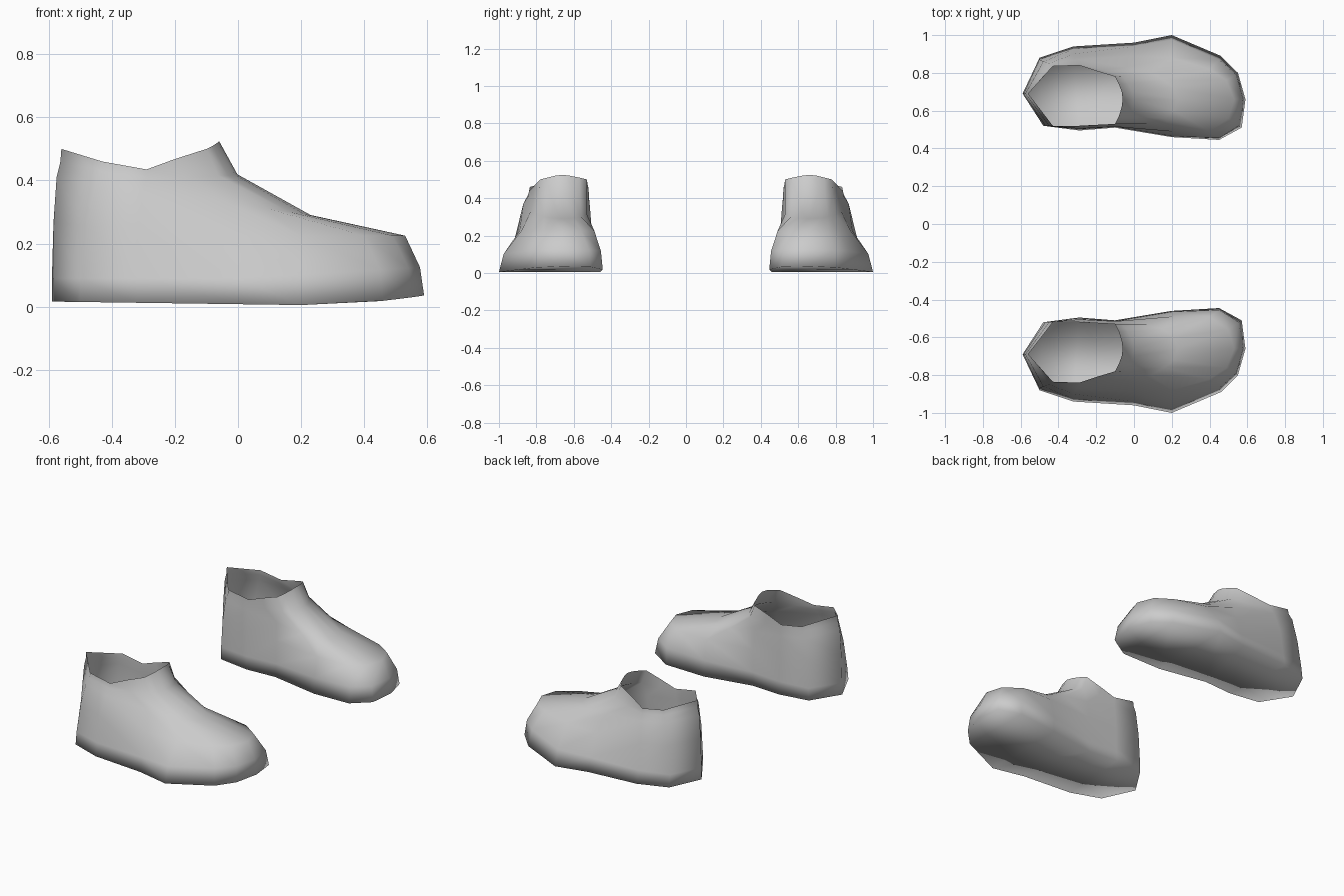
import bpy
import bmesh
from mathutils import Vector

cube = bpy.data.objects.get("Cube")
if cube:
    bpy.data.objects.remove(cube, do_unlink=True)

grey = bpy.data.materials.new("plain grey")
grey.use_nodes = True
grey.diffuse_color = (0.6, 0.6, 0.6, 1)
grey.node_tree.nodes["Principled BSDF"].inputs["Base Color"].default_value = (0.6, 0.6, 0.6, 1)


def sole_height(x):
    """Toe spring at the front, slight lift at the heel."""
    return 0.005 + (0.2 * max(0, x - 0.2) ** 2 if x > 0.2 else 0.014 * (0.2 - x))


def at_height(outline, height):
    return [Vector((x, y, height(x))) for x, y in outline]


# Every loop starts at the toe, runs along the outer side to the heel,
# then returns along the inner side.
sole = at_height([
    (.59, .66), (.55, .8), (.46, .89), (.2, 1), (0, .96), (-.32, .94), (-.5, .88),
    (-.59, .69), (-.48, .52), (-.29, .495), (-.1, .51), (.2, .46), (.45, .445), (.57, .51),
], sole_height)

side = at_height([
    (.577, .66), (.54, .79), (.45, .87), (.2, .975), (0, .94), (-.32, .925), (-.5, .87),
    (-.59, .69), (-.48, .52), (-.29, .5), (-.1, .515), (.2, .465), (.45, .455), (.555, .52),
], lambda x: 0.09 + 0.06 * max(0, x))

shoulder = at_height([
    (.53, .66), (.49, .76), (.4, .82), (.2, .88), (0, .89), (-.32, .9), (-.48, .86),
    (-.585, .69), (-.47, .52), (-.29, .505), (-.1, .515), (.2, .49), (.4, .49), (.5, .56),
], lambda x: 0.225 + 0.07 * max(0, -x))

instep = at_height([
    (.23, .66), (.21, .72), (.16, .76), (.09, .8), (-.04, .83), (-.3, .87), (-.45, .85),
    (-.575, .69), (-.45, .52), (-.29, .515), (-.1, .525), (.07, .53), (.16, .56), (.21, .6),
], lambda x: 0.325 - 0.15 * x)

collar = [Vector(p) for p in [
    (-.06, .66, .525), (-.065, .7, .52), (-.08, .74, .51), (-.1, .78, .5), (-.2, .81, .468),
    (-.29, .84, .435), (-.43, .835, .46), (-.56, .69, .5), (-.43, .52, .46), (-.29, .52, .435),
    (-.2, .525, .468), (-.1, .53, .5), (-.08, .57, .51), (-.065, .62, .52)]]

# Concave throat between instep and collar
throat = []
for low, high in zip(instep, collar):
    p = low.lerp(high, 0.8)
    p.z = low.z + (high.z - low.z) * 0.55
    throat.append(p)


def make_shoe(name, sign):
    bm = bmesh.new()
    loops = [[bm.verts.new((p.x, p.y * sign, p.z)) for p in loop]
             for loop in (sole, side, shoulder, instep, throat, collar)]
    n = len(sole)
    # Upper: bridge neighbouring loops, leaving the collar open
    for low, high in zip(loops, loops[1:]):
        for i in range(n):
            j = (i + 1) % n
            bm.faces.new((low[i], low[j], high[j], high[i]))
    # Sole: strips from the outer edge to the inner edge
    base = loops[0]
    for i in range(n // 2):
        strip = [base[i], base[i + 1], base[n - i - 1], base[-i]]
        bm.faces.new(list(dict.fromkeys(strip)))
    bmesh.ops.recalc_face_normals(bm, faces=bm.faces)
    # Make sure the sole faces down
    bm.normal_update()
    if bm.faces[-3 % len(bm.faces)].normal.z > 0 if bm.faces.ensure_lookup_table() is None else False:
        bmesh.ops.reverse_faces(bm, faces=bm.faces)
    for face in bm.faces:
        face.smooth = True
    mesh = bpy.data.meshes.new(name)
    bm.to_mesh(mesh)
    bm.free()
    mesh.materials.append(grey)
    shoe = bpy.data.objects.new(name, mesh)
    bpy.context.collection.objects.link(shoe)


make_shoe("back_shoe", 1)
make_shoe("front_shoe", -1)
